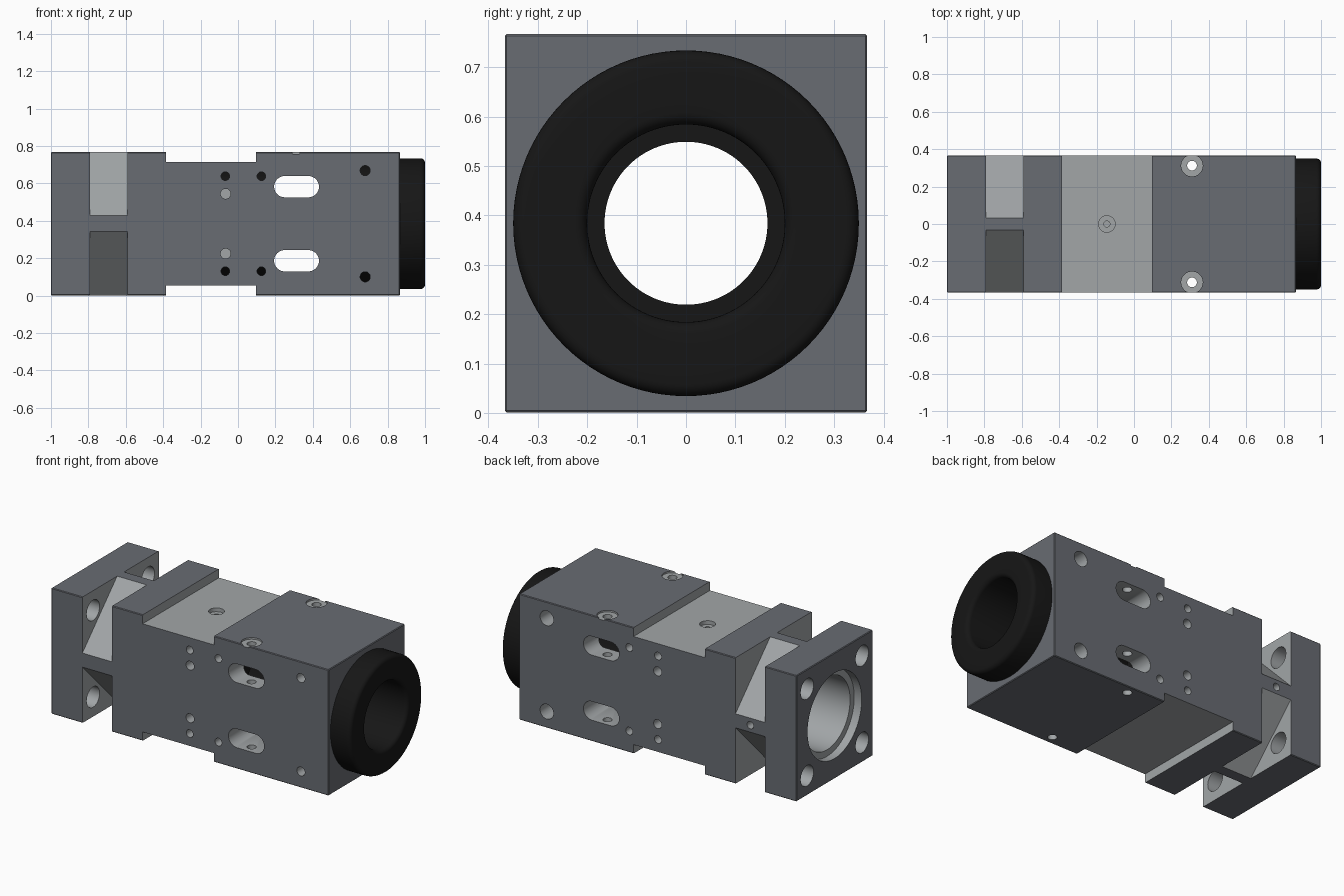
import bpy, bmesh
from math import sin, cos, pi

if "Cube" in bpy.data.objects:
    bpy.data.objects.remove(bpy.data.objects["Cube"])

CZ, HY, HZ = 0.384, 0.367, 0.383   # axis height and half sizes of the housing


def material(name, c):
    m = bpy.data.materials.new(name)
    m.diffuse_color = (*c, 1)
    m.use_nodes = True
    m.node_tree.nodes["Principled BSDF"].inputs["Base Color"].default_value = m.diffuse_color
    return m


DARK = material("anodised_grey", (0.14, 0.15, 0.17))
LIGHT = material("machined_grey", (0.36, 0.38, 0.39))
BLACK = material("matt_black", (0.008, 0.008, 0.008))


def to_object(bm, name, mat):
    bmesh.ops.recalc_face_normals(bm, faces=bm.faces)
    me = bpy.data.meshes.new(name)
    bm.to_mesh(me)
    bm.free()
    me.materials.append(mat)
    ob = bpy.data.objects.new(name, me)
    bpy.context.collection.objects.link(ob)
    return ob


def prism(name, pts, axis, lo, hi, mat=LIGHT):
    """Extrude a 2D outline along an axis."""
    place = {"x": lambda u, v, h: (h, u, v), "y": lambda u, v, h: (u, h, v),
             "z": lambda u, v, h: (u, v, h)}[axis]
    bm = bmesh.new()
    a = [bm.verts.new(place(u, v, lo)) for u, v in pts]
    b = [bm.verts.new(place(u, v, hi)) for u, v in pts]
    bm.faces.new(a)
    bm.faces.new(b)
    n = len(pts)
    for i in range(n):
        bm.faces.new((a[i], a[(i + 1) % n], b[(i + 1) % n], b[i]))
    return to_object(bm, name, mat)


def circle(u, v, r, n=32):
    return [(u + r * cos(2 * pi * i / n), v + r * sin(2 * pi * i / n)) for i in range(n)]


def rect(u0, u1, v0, v1):
    return [(u0, v0), (u1, v0), (u1, v1), (u0, v1)]


def lathe(name, profile, mat, n=96):
    """Spin a closed (x, radius) profile around the long axis."""
    bm = bmesh.new()
    rings = [[bm.verts.new((x, r * cos(2 * pi * i / n), CZ + r * sin(2 * pi * i / n)))
              for x, r in profile] for i in range(n)]
    k = len(profile)
    for i in range(n):
        p, q = rings[i], rings[(i + 1) % n]
        for j in range(k):
            bm.faces.new((p[j], p[(j + 1) % k], q[(j + 1) % k], q[j]))
    return to_object(bm, name, mat)


def apply_mod(ob, mod):
    bpy.context.view_layer.objects.active = ob
    bpy.ops.object.modifier_apply(modifier=mod.name)


# housing block with fine edge breaks
body = prism("housing", rect(-HY, HY, CZ - HZ, CZ + HZ), "x", -1, 0.866, DARK)
body.data.materials.append(LIGHT)
bev = body.modifiers.new("edge_break", "BEVEL")
bev.width, bev.segments = 0.004, 1
apply_mod(body, bev)


def cut(*args):
    cutter = prism("cutter", *args)
    cutter.hide_render = True
    m = body.modifiers.new("cut", "BOOLEAN")
    m.operation, m.solver, m.material_mode, m.object = "DIFFERENCE", "EXACT", "TRANSFER", cutter
    apply_mod(body, m)
    bpy.data.objects.remove(cutter)


# stepped bore along the axis
for r, lo, hi in ((0.22, -1.1, 0.0), (0.26, -1.1, -0.95), (0.285, -0.12, 0.6), (0.315, 0.47, 1.0)):
    cut(circle(0, CZ, r, 96), "x", lo, hi)

for s in (-1, 1):
    # wide recesses above and below
    cut(rect(-0.385, 0.096, *sorted((CZ + s * 0.329, CZ + s * 0.5))), "y", -0.5, 0.5)
    # sloped corner notches and flange bolt holes
    for t in (-1, 1):
        cut([(0, CZ + s * 0.417), (t * 0.4, CZ + s * 0.009), (t * 0.4, CZ + s * 0.417)],
            "x", -0.79, -0.59)
        cut(circle(t * 0.264, CZ + s * 0.264, 0.062), "x", -1.1, -0.7)
    # through slots
    z, r = CZ + s * 0.198, 0.057
    slot = [(0.313 + (0.063 if i < 17 else -0.063) + r * cos(a), z + r * sin(a))
            for i, a in [(i, -pi / 2 + pi * (i if i < 17 else i - 1) / 16) for i in range(34)]]
    cut(slot, "y", -0.5, 0.5)
    # side holes on both faces
    for t in (-1, 1):
        lo, hi = sorted((t * 0.03, t * 0.5))
        for x in (-0.068, 0.125):
            cut(circle(x, CZ + s * 0.254, 0.023), "y", lo, hi)
        cut(circle(0.68, CZ + s * 0.284, 0.027 if t < 0 else 0.045), "y", lo, hi)
        lo, hi = sorted((t * 0.29, t * 0.5))
        cut(circle(-0.066, CZ + s * 0.16, 0.027), "y", lo, hi)
    # vertical holes with shallow counterbores
    cut(circle(0.31, s * 0.312, 0.026), "z", -0.1, 0.9)
    cut(circle(0.31, s * 0.312, 0.058), "z", 0.757, 0.9)

# centre hole in the top recess and set-screw hole in the rear web
cut(circle(-0.145, 0, 0.044), "z", 0.69, 0.9)
cut(circle(-0.145, 0, 0.016), "z", 0.5, 0.9)
cut(circle(-0.69, CZ, 0.022), "y", 0.15, 0.5)

# inner barrel
barrel = lathe("inner_barrel", [(-0.119, 0.284), (0.17, 0.284), (0.17, 0.165), (-0.119, 0.165)], BLACK)


# front ring with rounded rims and a tail inside the housing
def arc(x, r, rad, a0, a1, n=6):
    return [(x + rad * cos(a0 + (a1 - a0) * i / n), r + rad * sin(a0 + (a1 - a0) * i / n))
            for i in range(n + 1)]


ring = lathe("front_ring", [(0.475, 0.2), (0.475, 0.314), (0.867, 0.314), (0.867, 0.35)]
             + arc(0.975, 0.325, 0.025, pi / 2, 0) + arc(0.975, 0.225, 0.025, 0, -pi / 2), BLACK)

# smooth the round surfaces, keep edges crisp
for ob in (body, barrel, ring):
    bpy.ops.object.select_all(action="DESELECT")
    ob.select_set(True)
    bpy.context.view_layer.objects.active = ob
    bpy.ops.object.shade_smooth_by_angle(angle=0.5)
